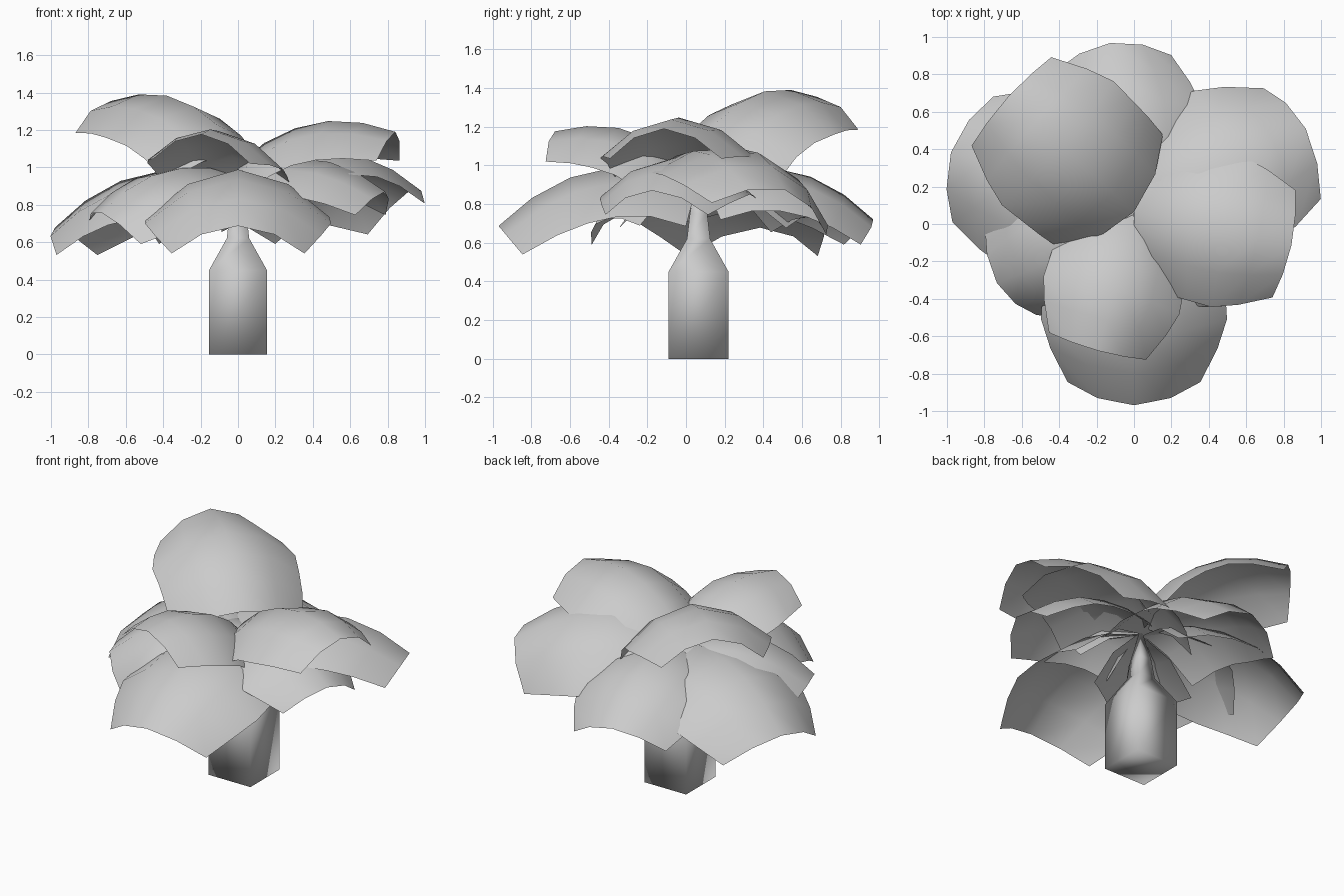
import bpy
from math import sin, cos, radians
from mathutils import Matrix, Vector

old = bpy.data.objects.get("Cube")
if old:
    bpy.data.objects.remove(old, do_unlink=True)

grey = bpy.data.materials.new("pale_grey")
grey.use_nodes = True
colour = (0.6, 0.6, 0.6, 1)
grey.diffuse_color = colour
grey.node_tree.nodes["Principled BSDF"].inputs["Base Color"].default_value = colour

CENTRE_Y = 0.065


def make_object(name, verts, faces):
    mesh = bpy.data.meshes.new(name)
    mesh.from_pydata(verts, [], faces)
    mesh.materials.append(grey)
    mesh.shade_smooth()
    obj = bpy.data.objects.new(name, mesh)
    bpy.context.collection.objects.link(obj)
    return obj


# Trunk: square prism that narrows to a spike
def build_trunk():
    rings = [(0.155, 0), (0.155, 0.45), (0.06, 0.62), (0.045, 0.75)]
    corners = [(-1, -1), (1, -1), (1, 1), (-1, 1)]
    verts = [(h * a, CENTRE_Y + h * b, z) for h, z in rings for a, b in corners]
    verts.append((0, CENTRE_Y, 0.98))
    faces = [(3, 2, 1, 0)]
    for r in range(len(rings) - 1):
        for i in range(4):
            j = (i + 1) % 4
            faces.append((4 * r + i, 4 * r + j, 4 * r + 4 + j, 4 * r + 4 + i))
    top = 4 * (len(rings) - 1)
    faces += [(top + i, top + (i + 1) % 4, top + 4) for i in range(4)]
    make_object("trunk", verts, faces)


# Leaf: arched sheet along a drooping spine, square-cut at both ends
SLOPES = [15, 0, -13, -28, -40]
WIDTHS = [0.45, 0.47, 0.48, 0.49, 0.44, 0.35]
DROPS = [0.25, 0.25, 0.25, 0.25, 0.23, 0.19]
COLUMNS = [(-1, 1), (-0.55, 0.31), (0, 0), (0.55, 0.31), (1, 1)]
STEP = 0.222


def build_leaf(name, heading, pitch, roll, size, base_z):
    place = (Matrix.Translation((0, CENTRE_Y, base_z))
             @ Matrix.Rotation(radians(heading), 4, 'Z')
             @ Matrix.Rotation(radians(-pitch), 4, 'Y')
             @ Matrix.Rotation(radians(roll), 4, 'X')
             @ Matrix.Scale(size, 4))
    verts, faces = [], []
    spine = Vector((0, 0, 0))
    last = len(SLOPES)
    for row, (width, drop) in enumerate(zip(WIDTHS, DROPS)):
        before = SLOPES[max(row - 1, 0)]
        after = SLOPES[min(row, last - 1)]
        tilt = radians((before + after) / 2)
        normal = Vector((-sin(tilt), 0, cos(tilt)))
        for side, sag in COLUMNS:
            point = spine + Vector((0, side * width, 0)) - normal * drop * sag
            verts.append(place @ point)
        if row < last:
            a = radians(SLOPES[row])
            spine = spine + Vector((cos(a), 0, sin(a))) * STEP
    n = len(COLUMNS)
    for row in range(last):
        for c in range(n - 1):
            i = row * n + c
            faces.append((i, i + n, i + n + 1, i + 1))
    make_object(name, verts, faces)


build_trunk()

# Name, heading, pitch, roll, size, base height
LEAVES = [
    ("top_back_leaf", 138, 30, 0, 0.91, 1.08),
    ("top_left_leaf", -12, 25, 0, 0.84, 1.01),
    ("top_front_leaf", 256, 31, -3, 0.77, 0.93),
    ("back_left_leaf", 29, 7, -14, 0.98, 0.98),
    ("back_leaf", 98, 0, 0, 0.895, 0.935),
    ("right_leaf", 162, 0, 0, 1.01, 0.92),
    ("front_right_leaf", 210, 0, -11, 0.81, 0.95),
    ("front_left_leaf", -17, 7, 0, 0.79, 0.96),
    ("front_leaf", 270, 0, 0, 1.015, 0.93),
]
for leaf in LEAVES:
    build_leaf(*leaf)
